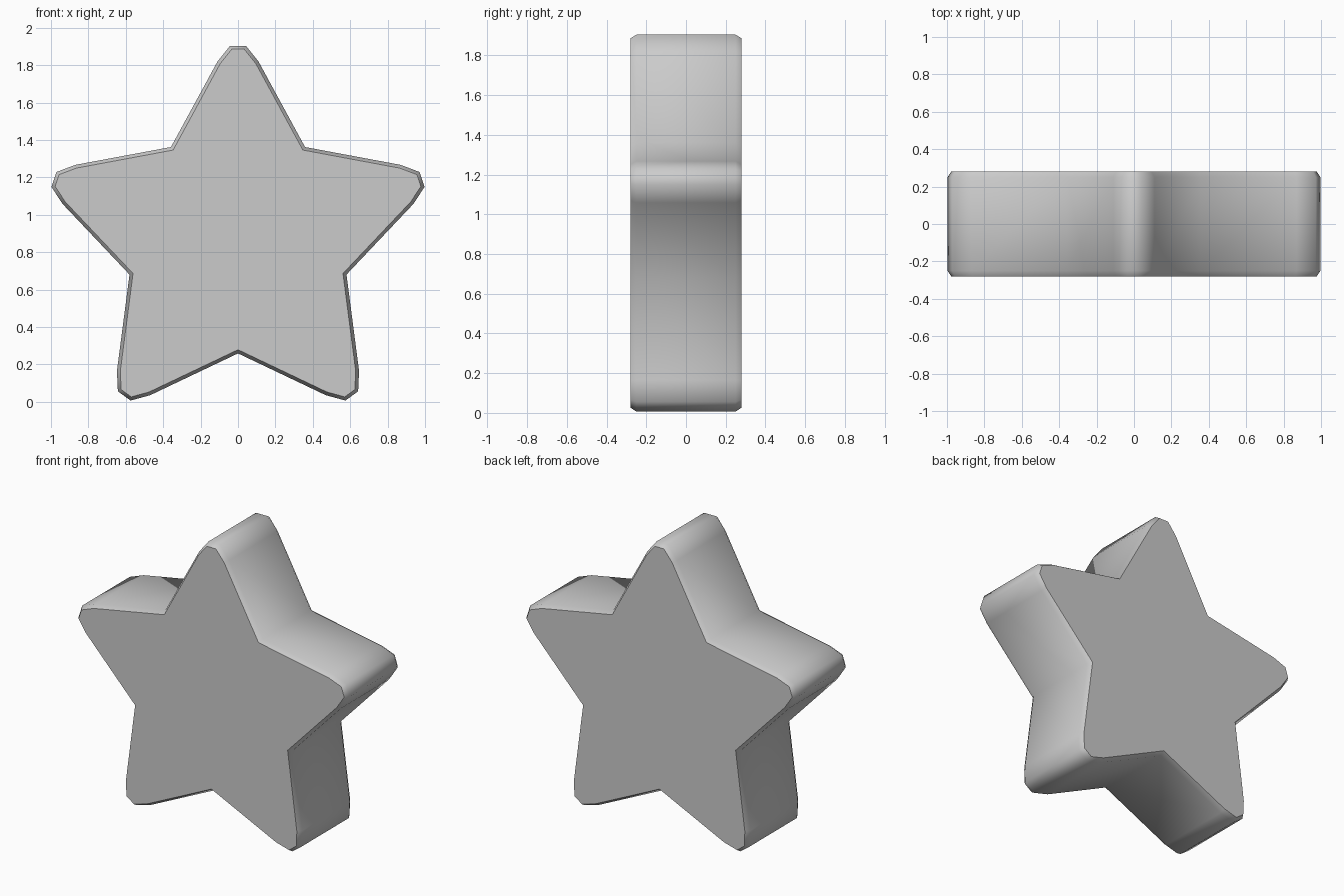
import bpy, bmesh, math
from mathutils import Vector

if "Cube" in bpy.data.objects:
    bpy.data.objects.remove(bpy.data.objects["Cube"])

CENTRE_Z = 0.869
# One arm, pointing up, relative to the star centre: rounded tip and the valley after it
ARM = [(-0.11, 0.95), (-0.042, 1.035), (0.042, 1.035), (0.11, 0.95),
       (0.61 * math.sin(math.pi / 5), 0.61 * math.cos(math.pi / 5))]


def star_outline():
    pts = []
    for k in range(5):
        a = k * math.tau / 5
        for x, z in ARM:
            pts.append(Vector((x * math.cos(a) + z * math.sin(a),
                               z * math.cos(a) - x * math.sin(a))))
    return pts


def inset(pts, d):
    # Mitred inward offset of a clockwise outline
    out = []
    for i, p in enumerate(pts):
        e1 = (p - pts[i - 1]).normalized()
        e2 = (pts[(i + 1) % len(pts)] - p).normalized()
        n1, n2 = Vector((e1.y, -e1.x)), Vector((e2.y, -e2.x))
        out.append(p + (n1 + n2) * (d / (1 + n1.dot(n2))))
    return out


outer = star_outline()
inner = inset(outer, 0.018)

# Thick star with chamfered front and back rims
bm = bmesh.new()
rings = []
for pts, y in ((inner, -0.28), (outer, -0.25), (outer, 0.25), (inner, 0.28)):
    rings.append([bm.verts.new((p.x, y, p.y + CENTRE_Z)) for p in pts])
n = len(outer)
for a, b in zip(rings, rings[1:]):
    for i in range(n):
        j = (i + 1) % n
        bm.faces.new((a[i], a[j], b[j], b[i])).smooth = True
caps = [bm.faces.new(rings[0]), bm.faces.new(rings[-1])]

# Flat caps with crisp rims
for cap in caps:
    cap.smooth = False
    for e in cap.edges:
        e.smooth = False
bmesh.ops.recalc_face_normals(bm, faces=bm.faces[:])

mesh = bpy.data.meshes.new("star")
bm.to_mesh(mesh)
bm.free()
star = bpy.data.objects.new("star", mesh)
bpy.context.collection.objects.link(star)
